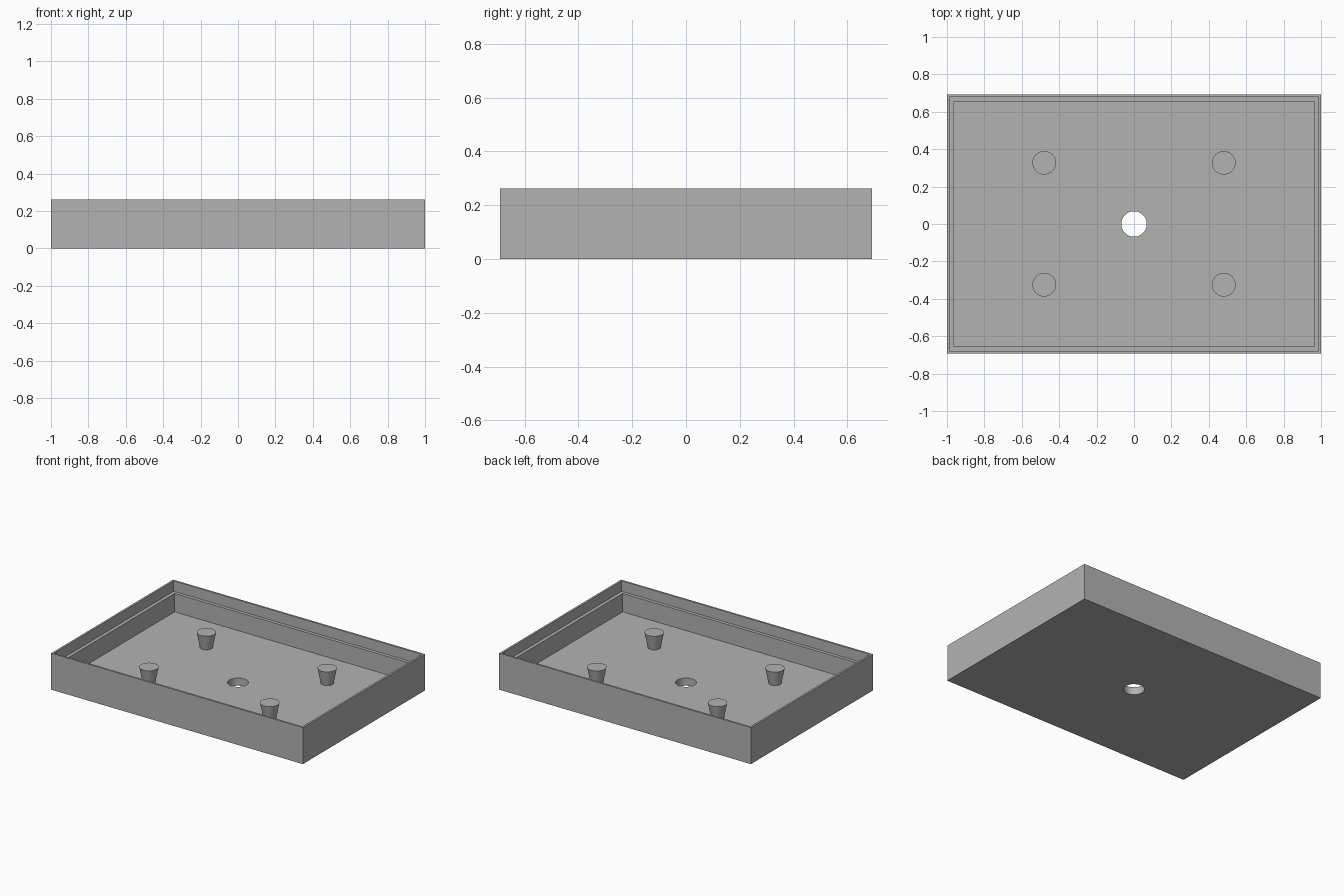
import bpy, bmesh

default = bpy.data.objects.get("Cube")
if default:
    bpy.data.objects.remove(default, do_unlink=True)

grey = bpy.data.materials.new("plain_grey")
grey.use_nodes = True
grey.diffuse_color = (0.45, 0.45, 0.45, 1)
grey.node_tree.nodes["Principled BSDF"].inputs["Base Color"].default_value = grey.diffuse_color

HALF_X, HALF_Y, HEIGHT = 1.0, 0.692, 0.262
LIP, WALL = 0.014, 0.038           # rim thickness, full wall thickness
LEDGE_Z, FLOOR_Z = 0.187, 0.055
PEG_TOP_Z = 0.163


def smooth(obj):
    bpy.ops.object.select_all(action='DESELECT')
    obj.select_set(True)
    bpy.context.view_layer.objects.active = obj
    bpy.ops.object.shade_smooth_by_angle()


def tapered_cylinder(name, x, y, z0, z1, r0, r1):
    bpy.ops.mesh.primitive_cone_add(vertices=48, radius1=r0, radius2=r1, depth=z1 - z0,
                                    location=(x, y, (z0 + z1) / 2))
    obj = bpy.context.object
    obj.name = name
    obj.data.materials.append(grey)
    return obj


# Tray: stacked rectangular rings running up the outside and down the stepped inside
rings = [(0, 0), (0, HEIGHT), (LIP, HEIGHT), (LIP, LEDGE_Z), (WALL, LEDGE_Z), (WALL, FLOOR_Z)]
bm = bmesh.new()
loops = []
for inset, z in rings:
    x, y = HALF_X - inset, HALF_Y - inset
    loops.append([bm.verts.new((sx * x, sy * y, z))
                  for sx, sy in ((-1, -1), (1, -1), (1, 1), (-1, 1))])
for a, b in zip(loops, loops[1:]):
    for i in range(4):
        j = (i + 1) % 4
        bm.faces.new((a[i], a[j], b[j], b[i]))
bm.faces.new(loops[0][::-1])
bm.faces.new(loops[-1])
bmesh.ops.recalc_face_normals(bm, faces=bm.faces)
mesh = bpy.data.meshes.new("tray")
bm.to_mesh(mesh)
bm.free()
mesh.materials.append(grey)
tray = bpy.data.objects.new("tray", mesh)
bpy.context.collection.objects.link(tray)

# Round hole through the centre of the floor
cutter = tapered_cylinder("hole_cutter", 0, 0, -0.05, 0.12, 0.068, 0.068)
cutter.hide_render = True
cut = tray.modifiers.new("centre_hole", 'BOOLEAN')
cut.operation = 'DIFFERENCE'
cut.solver = 'EXACT'
cut.object = cutter
smooth(tray)
bpy.ops.object.modifier_apply(modifier=cut.name)
bpy.data.objects.remove(cutter, do_unlink=True)

# Four pegs that widen towards the top
for side, x in (("left", 0.48), ("right", -0.48)):
    for end, y in (("front", -0.325), ("back", 0.327)):
        smooth(tapered_cylinder(f"peg_{end}_{side}", x, y, FLOOR_Z, PEG_TOP_Z, 0.042, 0.063))
